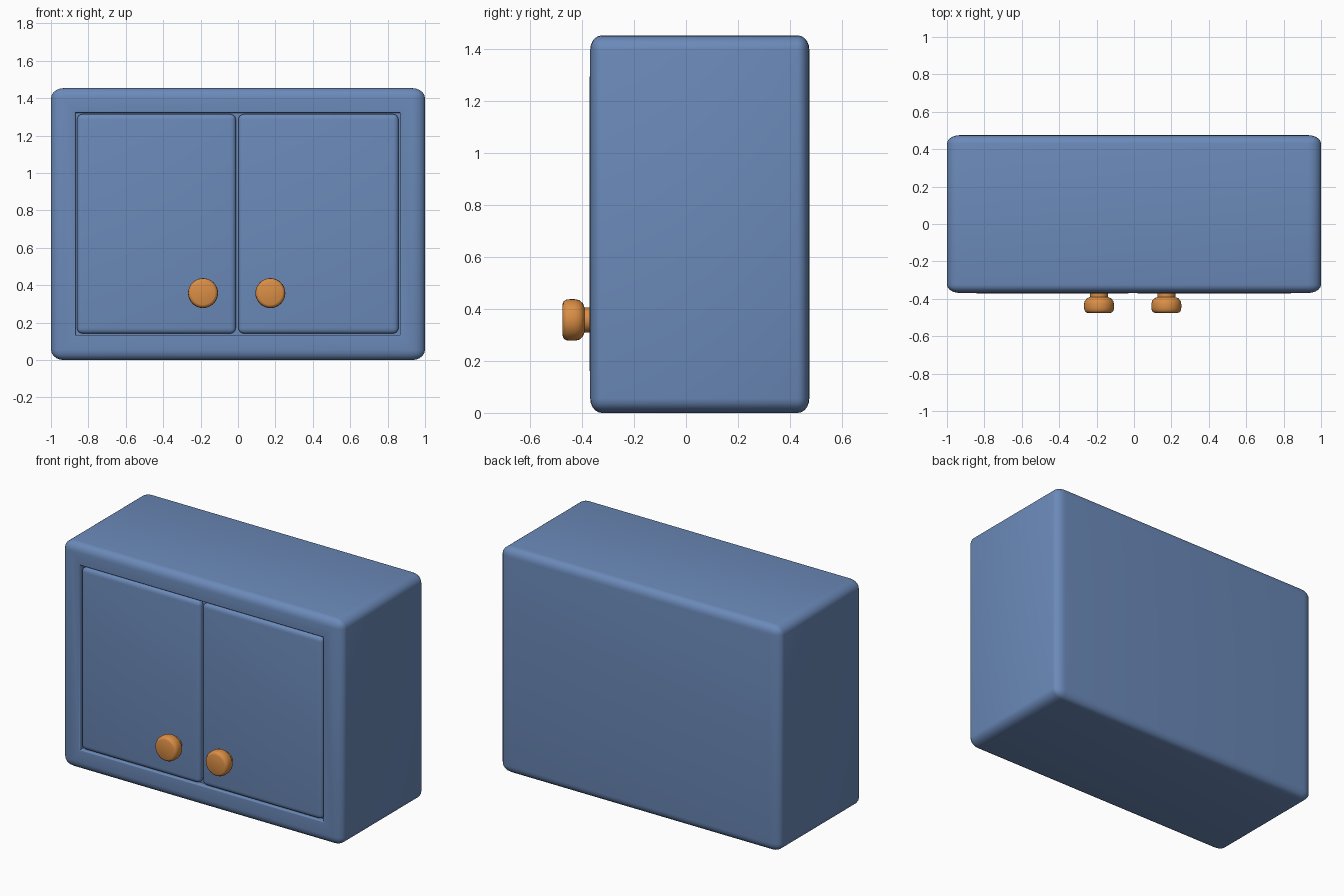
import bpy, bmesh, math
from mathutils import Vector

if "Cube" in bpy.data.objects:
    bpy.data.objects.remove(bpy.data.objects["Cube"])


def material(name, rgb):
    m = bpy.data.materials.new(name)
    m.diffuse_color = (*rgb, 1.0)
    m.use_nodes = True
    m.node_tree.nodes["Principled BSDF"].inputs["Base Color"].default_value = m.diffuse_color
    return m


BLUE = material("dusty blue paint", (0.147, 0.253, 0.485))
ORANGE = material("orange wood", (0.70, 0.27, 0.060))


def finish(bm, name, mat, angle=40):
    bmesh.ops.recalc_face_normals(bm, faces=bm.faces[:])
    me = bpy.data.meshes.new(name)
    bm.to_mesh(me)
    bm.free()
    me.materials.append(mat)
    ob = bpy.data.objects.new(name, me)
    bpy.context.collection.objects.link(ob)
    bpy.ops.object.select_all(action='DESELECT')
    ob.select_set(True)
    bpy.context.view_layer.objects.active = ob
    bpy.ops.object.shade_smooth_by_angle(angle=math.radians(angle))
    return ob


def rounded_box(lo, hi, radii, segments=5):
    """Box between two corners with a separate edge radius for each axis."""
    lo, hi, r = Vector(lo), Vector(hi), Vector(radii)
    size, mid = hi - lo, (hi + lo) / 2
    bm = bmesh.new()
    bmesh.ops.create_cube(bm, size=1)
    for v in bm.verts:
        v.co = Vector(v.co[i] * size[i] / r[i] for i in range(3))
    bmesh.ops.bevel(bm, geom=bm.edges[:], offset=1, segments=segments,
                    profile=0.5, affect='EDGES')
    for v in bm.verts:
        v.co = Vector(v.co[i] * r[i] for i in range(3)) + mid
    bm.normal_update()
    return bm


# Cabinet body with a shallow recess for the doors
X0, X1, Z0, Z1 = -0.868, 0.865, 0.135, 1.322
body = rounded_box((-1, -0.369, 0), (1, 0.475, 1.454), (0.07, 0.045, 0.055))
front = max((f for f in body.faces if f.normal.y < -0.99), key=lambda f: f.calc_area())
bmesh.ops.inset_region(body, faces=[front], thickness=0.05)
for v in front.verts:
    v.co.x = X0 if v.co.x < 0 else X1
    v.co.z = Z0 if v.co.z < 0.7 else Z1
lip = list(front.edges)
floor = bmesh.ops.extrude_discrete_faces(body, faces=[front])["faces"][0]
for v in floor.verts:
    v.co.y += 0.035
bmesh.ops.remove_doubles(body, verts=body.verts[:], dist=1e-5)
rim = [e for e in body.edges if all(
    abs(v.co.y + 0.369) < 1e-4 and X0 - 1e-4 < v.co.x < X1 + 1e-4
    and Z0 - 1e-4 < v.co.z < Z1 + 1e-4 for v in e.verts)]
bmesh.ops.bevel(body, geom=rim, offset=0.008, segments=3, profile=0.5, affect='EDGES')
finish(body, "cabinet_body", BLUE)

# Pair of doors
for name, x0, x1 in (("left_door", -0.861, -0.012), ("right_door", 0.002, 0.858)):
    door = rounded_box((x0, -0.372, 0.142), (x1, -0.320, 1.315), (0.03, 0.02, 0.03), 4)
    finish(door, name, BLUE)

# Turned knobs: profile of (radius, y) spun around the y axis
PROFILE = [(0, -0.475), (0.062, -0.475), (0.072, -0.471), (0.078, -0.461),
           (0.080, -0.447), (0.080, -0.428), (0.076, -0.411), (0.064, -0.397),
           (0.048, -0.391), (0.048, -0.360), (0, -0.360)]
for name, x in (("left_knob", -0.187), ("right_knob", 0.173)):
    knob = bmesh.new()
    c = Vector((x, 0, 0.358))
    vs = [knob.verts.new(c + Vector((r, y, 0))) for r, y in PROFILE]
    es = [knob.edges.new(p) for p in zip(vs, vs[1:])]
    bmesh.ops.spin(knob, geom=vs + es, cent=c, axis=(0, 1, 0),
                   angle=math.tau, steps=32, use_merge=False)
    bmesh.ops.remove_doubles(knob, verts=knob.verts[:], dist=1e-5)
    finish(knob, name, ORANGE)
